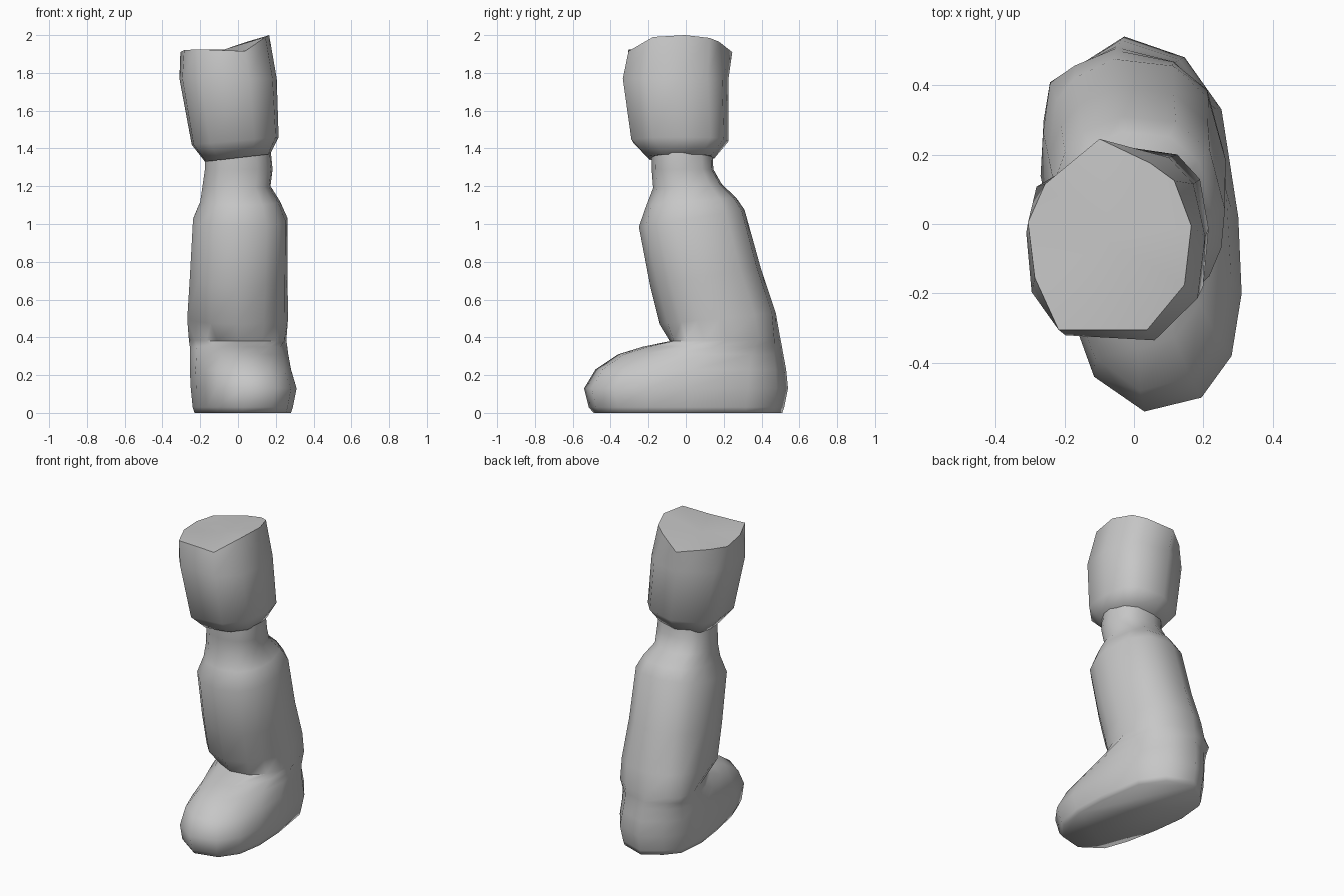
import bpy, bmesh, math

cube = bpy.data.objects.get("Cube")
if cube:
    bpy.data.objects.remove(cube, do_unlink=True)

grey = bpy.data.materials.new("plain grey")
grey.use_nodes = True
colour = (0.57, 0.57, 0.57, 1)
grey.diffuse_color = colour
grey.node_tree.nodes["Principled BSDF"].inputs["Base Color"].default_value = colour


def unit_outline(points):
    """Scale an outline so that it spans -1 to 1 both ways."""
    spans = [(min(c), max(c)) for c in zip(*points)]
    return [tuple((2 * v - lo - hi) / (hi - lo) for v, (lo, hi) in zip(p, spans))
            for p in points]


def rounded(outline, power):
    """Slide each outline point onto a superellipse, then refit it."""
    result = []
    for u, v in outline:
        r = (abs(u) ** power + abs(v) ** power) ** (1 / power)
        result.append((u / r, v / r))
    return unit_outline(result)


def tapered(outline, amount):
    """Narrow an outline towards its front."""
    return [(u * (1 - amount * max(0, -v)), v) for u, v in outline]


def loft(name, rings, angle, top_heights=None):
    """Each ring: outline, z, x range, y range, rise along x, rise along y."""
    bm = bmesh.new()
    loops = []
    for outline, z, x0, x1, y0, y1, rise_x, rise_y in rings:
        loops.append([bm.verts.new(((x0 + x1) / 2 + u * (x1 - x0) / 2,
                                    (y0 + y1) / 2 + v * (y1 - y0) / 2,
                                    z + u * rise_x + v * rise_y))
                      for u, v in outline])
    n = len(loops[0])
    for a, b in zip(loops, loops[1:]):
        for i in range(n):
            j = (i + 1) % n
            bm.faces.new((a[i], a[j], b[j], b[i]))
    bm.faces.new(loops[0][::-1])
    top = bm.faces.new(loops[-1])
    if top_heights:
        # Uneven rim with a shallow dip in the middle
        for vert, z in zip(loops[-1], top_heights):
            vert.co.z = z
        hub = bmesh.ops.poke(bm, faces=[top])["verts"][0]
        hub.co.z = min(top_heights) + .015
    bmesh.ops.recalc_face_normals(bm, faces=bm.faces)
    mesh = bpy.data.meshes.new(name)
    bm.to_mesh(mesh)
    bm.free()
    mesh.materials.append(grey)
    obj = bpy.data.objects.new(name, mesh)
    bpy.context.collection.objects.link(obj)
    bpy.ops.object.select_all(action="DESELECT")
    obj.select_set(True)
    bpy.context.view_layer.objects.active = obj
    bpy.ops.object.shade_smooth_by_angle(angle=math.radians(angle))


# Outlines, anticlockwise from above
foot = unit_outline([(-.04, .54), (-.17, .46), (-.25, .37), (-.27, .17), (-.24, -.05),
                     (-.19, -.28), (-.13, -.44), (.02, -.54), (.19, -.5), (.28, -.38),
                     (.31, -.2), (.3, .02), (.25, .33), (.14, .48)])
thigh = unit_outline([(-.1, .25), (-.26, .12), (-.31, .01), (-.29, -.15), (-.22, -.3),
                      (.04, -.3), (.15, -.17), (.17, 0), (.12, .13), (.05, .18)])
ankle = rounded(foot, 2.15)
shaft = rounded(foot, 2.3)
thigh_low = rounded(thigh, 2.8)
thigh_mid = rounded(thigh, 2.5)

# Lower leg: sole, toe, instep, calf and narrow knee
loft("boot_and_knee", [
    (foot, 0, -.23, .28, -.49, .51, 0, 0),
    (foot, .03, -.24, .29, -.515, .52, 0, 0),
    (foot, .13, -.25, .31, -.54, .54, 0, 0),
    (tapered(foot, .1), .23, -.255, .29, -.48, .53, 0, 0),
    (tapered(foot, .35), .31, -.255, .275, -.36, .515, 0, 0),
    (tapered(foot, .45), .35, -.255, .27, -.23, .508, 0, 0),
    (tapered(foot, .2), .385, -.26, .265, -.085, .5, 0, .005),
    (tapered(ankle, .05), .5, -.27, .265, -.14, .475, 0, .03),
    (ankle, .72, -.255, .262, -.19, .395, 0, .05),
    (shaft, 1.03, -.238, .262, -.25, .31, 0, .045),
    (shaft, 1.12, -.2, .222, -.21, .265, 0, .02),
    (shaft, 1.2, -.188, .172, -.175, .19, 0, .01),
    (shaft, 1.29, -.175, .183, -.183, .145, 0, 0),
    (shaft, 1.4, -.172, .172, -.185, .14, 0, 0),
], 75)

# Thigh, cut off at an uneven top
loft("thigh", [
    (thigh_low, 1.35, -.175, .17, -.2, .15, .02, 0),
    (thigh_low, 1.44, -.245, .215, -.29, .225, .02, 0),
    (thigh_mid, 1.77, -.31, .205, -.335, .225, 0, 0),
    (thigh, 1.95, -.305, .165, -.305, .245, 0, 0),
], 65, [1.91, 1.92, 1.91, 1.92, 1.925, 1.915, 1.99, 2, 1.985, 1.965])
